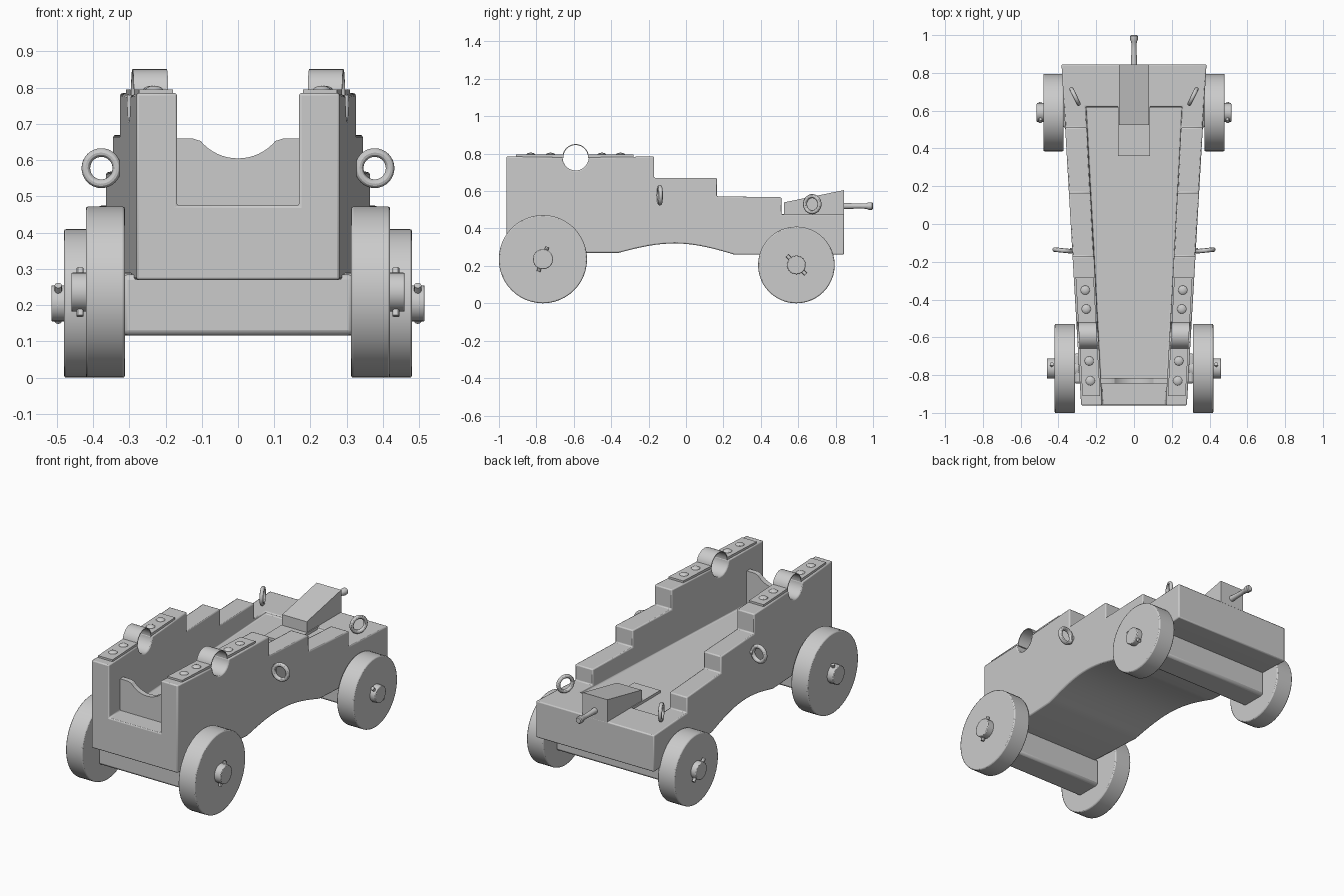
import bpy, bmesh
from math import pi, sin, cos, radians
from mathutils import Vector, Matrix

if "Cube" in bpy.data.objects:
    bpy.data.objects.remove(bpy.data.objects["Cube"])


def outer(y): return 0.28 + 0.0575 * (y + 0.96)
def inner(y): return 0.168 + 0.055 * (y + 0.96)


def finish(name, bm, bevel=0, segs=2):
    bmesh.ops.recalc_face_normals(bm, faces=bm.faces)
    me = bpy.data.meshes.new(name)
    bm.to_mesh(me)
    bm.free()
    ob = bpy.data.objects.new(name, me)
    bpy.context.collection.objects.link(ob)
    if bevel:
        add_bevel(ob, bevel, segs)
    return ob


def add_bevel(ob, width, segs=2):
    m = ob.modifiers.new("bevel", 'BEVEL')
    m.width, m.segments = width, segs
    m.limit_method, m.angle_limit = 'ANGLE', radians(40)


def prism(name, profile, xa, xb, bevel=0):
    """Extrude a (y, z) profile across x; xa and xb give x for each y."""
    bm = bmesh.new()
    a = [bm.verts.new((xa(y), y, z)) for y, z in profile]
    b = [bm.verts.new((xb(y), y, z)) for y, z in profile]
    bm.faces.new(a)
    bm.faces.new(b[::-1])
    for i in range(len(a)):
        j = (i + 1) % len(a)
        bm.faces.new((a[i], b[i], b[j], a[j]))
    return finish(name, bm, bevel)


def arc(cy, cz, r, a0, a1, n):
    angs = [radians(a0 + (a1 - a0) * i / n) for i in range(n + 1)]
    return [(cy + r * cos(t), cz + r * sin(t)) for t in angs]


def box(name, x0, x1, y0, y1, z0, z1, bevel=0):
    return prism(name, [(y0, z0), (y1, z0), (y1, z1), (y0, z1)],
                 lambda y: x0, lambda y: x1, bevel)


def rod(name, p, q, r, segs=32, bevel=0):
    p, q = Vector(p), Vector(q)
    d = q - p
    bm = bmesh.new()
    mat = Matrix.Translation((p + q) / 2) @ d.to_track_quat('Z', 'Y').to_matrix().to_4x4()
    bmesh.ops.create_cone(bm, cap_ends=True, segments=segs, radius1=r, radius2=r,
                          depth=d.length, matrix=mat)
    return finish(name, bm, bevel)


def lathe_y(name, profile, x, z, segs=20):
    bm = bmesh.new()
    vs = [bm.verts.new((x + r, y, z)) for y, r in profile]
    es = [bm.edges.new(e) for e in zip(vs, vs[1:])]
    bmesh.ops.spin(bm, geom=vs + es, cent=(x, 0, z), axis=(0, 1, 0),
                   angle=2 * pi, steps=segs)
    bmesh.ops.remove_doubles(bm, verts=bm.verts, dist=1e-4)
    return finish(name, bm)


def ring(name, loc, yaw, major, minor):
    bpy.ops.mesh.primitive_torus_add(location=loc, rotation=(pi / 2, 0, yaw),
                                     major_radius=major, minor_radius=minor,
                                     major_segments=32, minor_segments=12)
    bpy.context.object.name = name


# Stepped body with arched underside and trunnion notches
arch = [(-0.36 + 0.62 * i / 16, 0.27 - 0.01 * i / 16 + 0.055 * sin(pi * i / 16))
        for i in range(17)]
notch = arc(-0.59, 0.78, 0.07, 0, -180, 14)
profile = [(-0.96, 0.27)] + arch + [
    (0.845, 0.26), (0.845, 0.475), (0.51, 0.475), (0.51, 0.567), (0.165, 0.572),
    (0.165, 0.67), (-0.17, 0.67), (-0.17, 0.785)] + notch + [(-0.96, 0.785)]
body = prism("carriage_body", profile, lambda y: -outer(y), outer)

# Hollow channel between the cheeks
channel = prism("channel_cutter", [(-1.1, 0.475), (-0.83, 0.475), (-0.83, 0.462),
                                   (0.62, 0.462), (0.62, 1.0), (-1.1, 1.0)],
                lambda y: -inner(y), inner)
channel.hide_render = True
m = body.modifiers.new("channel", 'BOOLEAN')
m.operation, m.object, m.solver = 'DIFFERENCE', channel, 'EXACT'
bpy.context.view_layer.objects.active = body
bpy.ops.object.modifier_apply(modifier="channel")
bpy.data.objects.remove(channel)
add_bevel(body, 0.008)

# Front transom with a curved saddle
pts = [(-0.185, 0.41), (0.185, 0.41), (0.185, 0.66), (0.125, 0.66), (0.113, 0.656)]
pts += arc(0, 0.74, 0.135, -40, -140, 16) + [(-0.113, 0.656), (-0.125, 0.66), (-0.185, 0.66)]
bm = bmesh.new()
f = bm.faces.new([bm.verts.new((x, -0.845, z)) for x, z in pts])
ext = bmesh.ops.extrude_face_region(bm, geom=[f])
bmesh.ops.translate(bm, vec=(0, 0.03, 0),
                    verts=[v for v in ext["geom"] if isinstance(v, bmesh.types.BMVert)])
finish("front_transom", bm)

# Elevating wedge, its bed and its handle
box("wedge_bed", -0.085, 0.085, 0.36, 0.63, 0.44, 0.477)
prism("wedge", [(0.525, 0.47), (0.845, 0.47), (0.845, 0.605), (0.525, 0.54)],
      lambda y: -0.08, lambda y: 0.08)
lathe_y("wedge_handle", [(0.83, 0), (0.83, 0.018), (0.86, 0.016), (0.93, 0.013),
                         (0.965, 0.015), (0.975, 0.02), (0.995, 0.02),
                         (1.0, 0.015), (1.0, 0)], 0, 0.52)

# Axle beams
box("front_axle", -0.32, 0.32, -0.845, -0.685, 0.117, 0.285, 0.015)
box("rear_axle", -0.38, 0.38, 0.51, 0.67, 0.117, 0.28, 0.015)

for s, side in ((1, "right"), (-1, "left")):
    # Wheels, axle ends and linch pins
    for end, y, r, x0, x1, x2, hub, ang in (
            ("front", -0.765, 0.236, 0.312, 0.42, 0.46, 0.054, 70),
            ("rear", 0.59, 0.205, 0.372, 0.48, 0.515, 0.05, 135)):
        tag = f"{side}_{end}"
        rod(tag + "_wheel", (s * x0, y, r), (s * x1, y, r), r, 48, 0.006)
        rod(tag + "_axle_end", (s * (x0 - 0.02), y, r), (s * x2, y, r), hub, 24, 0.004)
        dy, dz = 0.07 * cos(radians(ang)), 0.07 * sin(radians(ang))
        xp = s * (x1 + 0.016)
        rod(tag + "_linch_pin", (xp, y - dy, r - dz), (xp, y + dy, r + dz), 0.01, 12)

    # Trunnion strap: two plates joined by an arch
    strap = [(-0.91, 0.778), (-0.655, 0.778)] + arc(-0.59, 0.78, 0.066, 180, 0, 20)
    strap += [(-0.525, 0.778), (-0.28, 0.778), (-0.28, 0.795)]
    strap += arc(-0.59, 0.78, 0.071, 12, 168, 20) + [(-0.91, 0.795)]
    prism(side + "_trunnion_strap", strap, lambda y: s * (inner(y) + 0.008),
          lambda y: s * (outer(y) - 0.01))

    # Strap rivets
    for i, y in enumerate((-0.83, -0.725, -0.45, -0.35)):
        bm = bmesh.new()
        x = s * (inner(y) + outer(y)) / 2
        bmesh.ops.create_uvsphere(bm, u_segments=16, v_segments=8, radius=0.025,
                                  matrix=Matrix.Translation((x, y, 0.793)) @
                                  Matrix.Diagonal((1, 1, 0.5, 1)))
        finish(f"{side}_rivet_{i + 1}", bm)

    # Side and rear tackle rings with a short eye stub
    ring(side + "_side_ring", (s * 0.377, -0.14, 0.578), s * radians(6), 0.043, 0.012)
    rod(side + "_ring_eye", (s * 0.31, -0.14, 0.578), (s * 0.34, -0.14, 0.578), 0.014, 16)
    ring(side + "_rear_ring", (s * 0.312, 0.675, 0.53), s * radians(-64), 0.043, 0.011) \
        if s * 0 else ring(side + "_rear_ring", (s * 0.312, 0.675, 0.53),
                           s * radians(64), 0.043, 0.011)

# Smooth shading with sharp edges kept
bpy.ops.object.select_all(action='SELECT')
bpy.context.view_layer.objects.active = body
bpy.ops.object.shade_smooth_by_angle(angle=radians(30))
